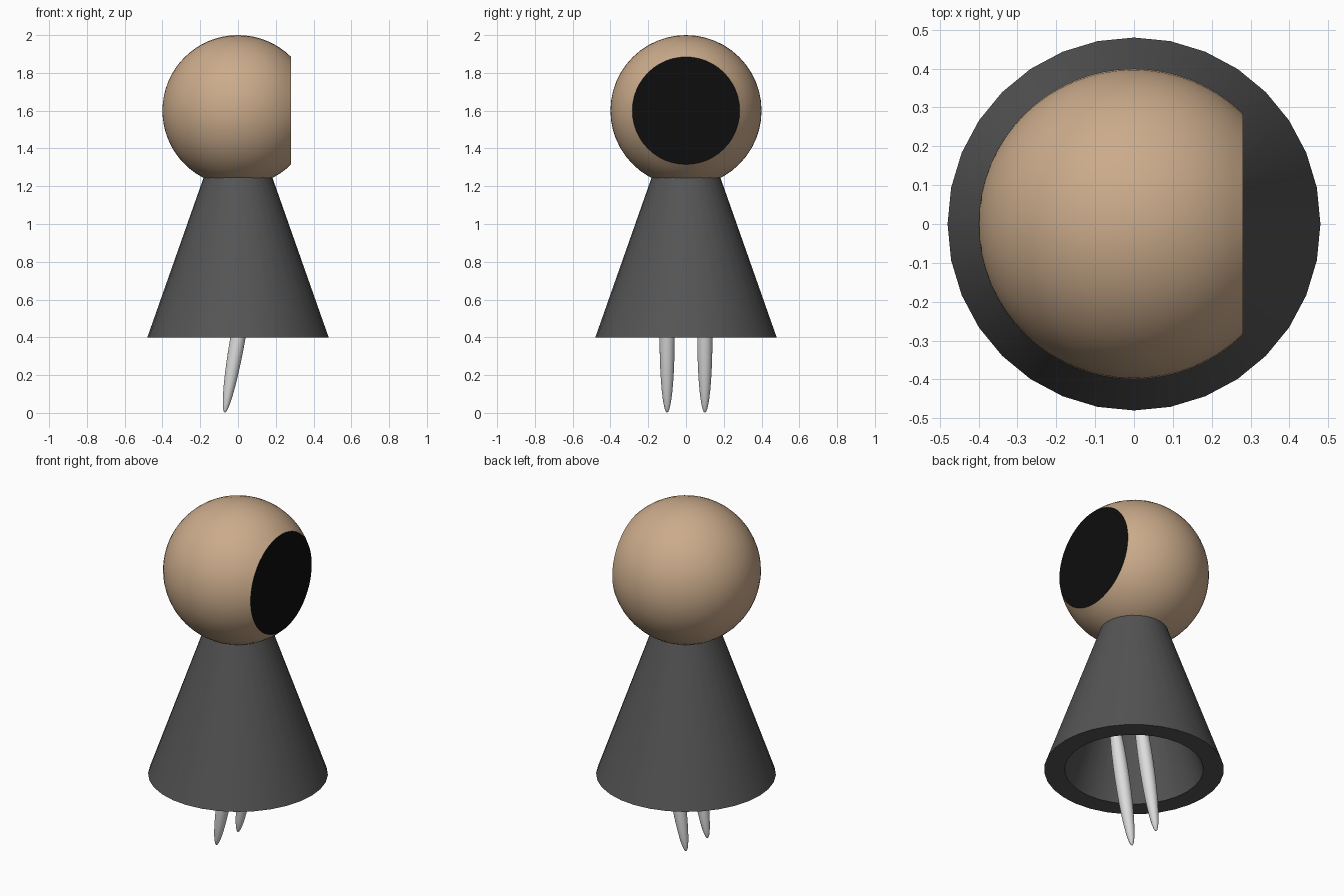
import bpy, bmesh, math
from mathutils import Matrix

if "Cube" in bpy.data.objects:
    bpy.data.objects.remove(bpy.data.objects["Cube"])


def material(name, rgb):
    m = bpy.data.materials.new(name)
    m.diffuse_color = (*rgb, 1.0)
    m.use_nodes = True
    m.node_tree.nodes["Principled BSDF"].inputs["Base Color"].default_value = m.diffuse_color
    return m


tan = material("tan", (0.60, 0.41, 0.26))
black = material("black", (0.004, 0.004, 0.004))
charcoal = material("charcoal", (0.09, 0.09, 0.09))
light_grey = material("light_grey", (0.72, 0.72, 0.72))


def lathe(name, profile, sides, mats, matrix=Matrix(), mat_rule=None):
    """Spin a (radius, height) profile around z, then apply matrix."""
    bm = bmesh.new()
    rings = []
    for r, h in profile:
        if r == 0:
            rings.append([bm.verts.new((0, 0, h))] * sides)
        else:
            rings.append([bm.verts.new((r * math.cos(2 * math.pi * i / sides),
                                        r * math.sin(2 * math.pi * i / sides), h))
                          for i in range(sides)])
    for k, (a, b) in enumerate(zip(rings, rings[1:])):
        for i in range(sides):
            j = (i + 1) % sides
            corners = list(dict.fromkeys((a[i], a[j], b[j], b[i])))
            face = bm.faces.new(corners)
            if mat_rule:
                face.material_index = mat_rule(k)
    bmesh.ops.transform(bm, matrix=matrix, verts=bm.verts)
    bmesh.ops.recalc_face_normals(bm, faces=bm.faces)
    mesh = bpy.data.meshes.new(name)
    bm.to_mesh(mesh)
    bm.free()
    for m in mats:
        mesh.materials.append(m)
    ob = bpy.data.objects.new(name, mesh)
    bpy.context.collection.objects.link(ob)
    bpy.ops.object.select_all(action='DESELECT')
    ob.select_set(True)
    bpy.context.view_layer.objects.active = ob
    bpy.ops.object.shade_smooth_by_angle(angle=math.radians(30))
    return ob


# Head: ball with a flat black face cut on the +x side
R, CUT, N = 0.4, 0.281, 24
end = math.acos(CUT / R)
arc = [math.pi - (math.pi - end) * i / N for i in range(N + 1)]
head_profile = [(0 if i == 0 else R * math.sin(t), R * math.cos(t))
                for i, t in enumerate(arc)] + [(0, CUT)]
lathe("head", head_profile, 48, [tan, black],
      Matrix.Translation((0, 0, 1.6)) @ Matrix.Rotation(math.pi / 2, 4, 'Y'),
      lambda k: 1 if k == N else 0)

# Body: hollow cone with a thick rim, open at the bottom
lathe("body", [(0, 1.3), (0.163, 1.3), (0.48, 0.4), (0.37, 0.4),
               (0.088, 1.2), (0, 1.2)], 32, [charcoal])

# Legs: two long leaning ellipsoids
leg_profile = [(0 if i in (0, 20) else 0.04 * math.sin(math.pi * i / 20),
                -0.405 * math.cos(math.pi * i / 20)) for i in range(21)]
for side, y in (("left", 0.1), ("right", -0.1)):
    lathe(side + "_leg", leg_profile, 20, [light_grey],
          Matrix.Translation((0, y, 0.4)) @ Matrix.Rotation(math.radians(10), 4, 'Y'))
